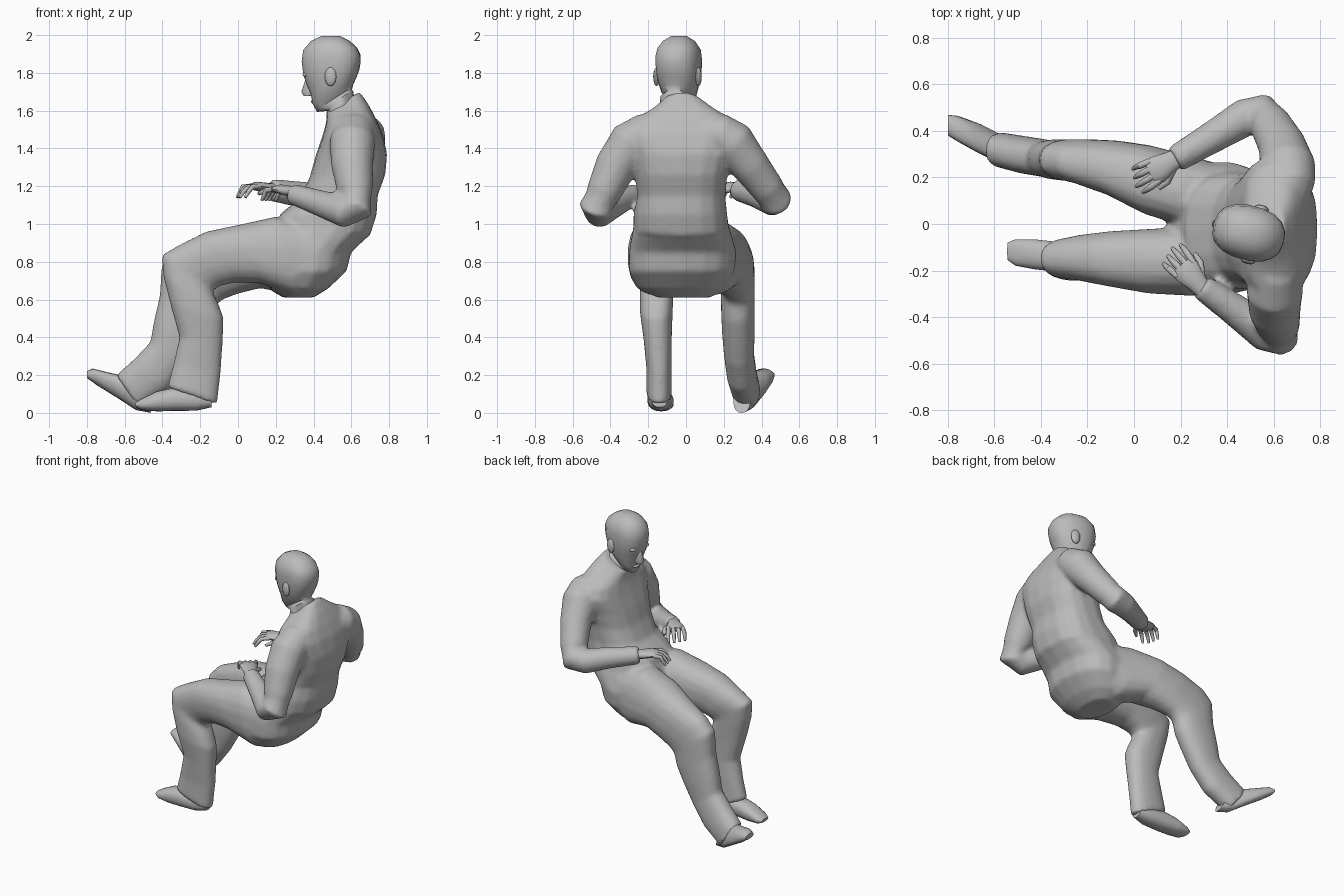
import bpy, bmesh, math
from mathutils import Vector, Matrix

cube = bpy.data.objects.get("Cube")
if cube:
    bpy.data.objects.remove(cube, do_unlink=True)

SIDES = 18
GREY = (0.5, 0.5, 0.5, 1)
grey = bpy.data.materials.new("plain grey")
grey.use_nodes = True
grey.diffuse_color = GREY
grey.node_tree.nodes["Principled BSDF"].inputs["Base Color"].default_value = GREY


def finish(name, bm, turn=None):
    """Turn a bmesh into a smooth grey object."""
    if turn:
        bm.transform(turn)
    bmesh.ops.recalc_face_normals(bm, faces=bm.faces)
    mesh = bpy.data.meshes.new(name)
    bm.to_mesh(mesh)
    bm.free()
    mesh.materials.append(grey)
    obj = bpy.data.objects.new(name, mesh)
    bpy.context.collection.objects.link(obj)
    bpy.ops.object.select_all(action='DESELECT')
    obj.select_set(True)
    bpy.context.view_layer.objects.active = obj
    bpy.ops.object.shade_smooth_by_angle(angle=math.radians(50))
    return obj


def skin(name, loops, turn=None):
    """Bridge consecutive loops of points and cap both ends."""
    bm = bmesh.new()
    rings = [[bm.verts.new(p) for p in loop] for loop in loops]
    count = len(rings[0])
    for a, b in zip(rings, rings[1:]):
        for i in range(count):
            j = (i + 1) % count
            bm.faces.new((a[i], a[j], b[j], b[i]))
    bm.faces.new(rings[0])
    bm.faces.new(rings[-1])
    return finish(name, bm, turn)


def soft(value, power):
    return math.copysign(abs(value) ** power, value)


def profile_loft(name, sections, turn=None, power=0.85):
    """Each section: front x, z, back x, z, then its y limits."""
    loops = []
    for fx, fz, bx, bz, low, high in sections:
        front, back = Vector((fx, 0, fz)), Vector((bx, 0, bz))
        middle = (front + back) / 2 + Vector((0, (low + high) / 2, 0))
        half, wide = (front - back) / 2, Vector((0, (high - low) / 2, 0))
        angles = [math.tau * i / SIDES for i in range(SIDES)]
        loops.append([middle + half * soft(math.cos(a), power) + wide * soft(math.sin(a), power)
                      for a in angles])
    return skin(name, loops, turn)


def tube(name, stations, sides=SIDES):
    """Each station: x, y, z, horizontal radius, other radius."""
    points = [Vector(s[:3]) for s in stations]
    loops, last = [], None
    for k, s in enumerate(stations):
        ahead, behind = points[min(k + 1, len(points) - 1)], points[max(k - 1, 0)]
        along = (ahead - behind).normalized()
        across = along.cross(Vector((0, 0, 1))).normalized()
        if last and across.dot(last) < 0:
            across = -across
        last, up = across, across.cross(along)
        angles = [math.tau * i / sides for i in range(sides)]
        loops.append([points[k] + across * math.cos(a) * s[3] + up * math.sin(a) * s[-1] for a in angles])
    return skin(name, loops)


def ball(name, centre, radii, turn=None):
    bm = bmesh.new()
    bmesh.ops.create_uvsphere(bm, u_segments=12, v_segments=8, radius=1)
    bm.transform(Matrix.Translation(centre) @ Matrix.Diagonal((*radii, 1)))
    return finish(name, bm, turn)


def hand(side, wrist, heading, thumb_sign):
    """Flat palm, four drooping fingers and a thumb."""
    start = Vector(wrist)
    out = Vector(heading).normalized()
    across = Vector((-out.y, out.x, 0)) * thumb_sign
    up = Vector((0, 0, 1))

    def spot(reach, shift, lift):
        return tuple(start + out * reach + across * shift + up * lift)

    tube(side + "_palm", [(*spot(-.04, 0, 0), .038, .03), (*spot(.02, 0, .005), .046, .028),
                          (*spot(.08, 0, .015), .06, .024), (*spot(.115, 0, .012), .052, .015)], 12)
    for i in range(4):
        shift = (i - 1.5) * .03
        reach = .195 - .012 * abs(i - 2)
        tube(f"{side}_finger_{i + 1}",
             [(*spot(.09, shift, .014), .015), (*spot(.14, shift * 1.15, .01), .014),
              (*spot(reach - .02, shift * 1.2, -.015), .012), (*spot(reach, shift * 1.2, -.045), .008)], 8)
    tube(side + "_thumb", [(*spot(.02, .03, 0), .018), (*spot(.07, .068, -.01), .015),
                           (*spot(.115, .075, -.025), .009)], 8)


# Upper clothing, from the waist to the tilted collar
jacket = profile_loft("jacket", [
    (.21, 1.0, .70, .94, -.28, .23), (.22, 1.05, .735, 1.05, -.28, .22),
    (.33, 1.14, .74, 1.15, -.26, .21), (.38, 1.25, .78, 1.26, -.27, .22),
    (.41, 1.36, .79, 1.37, -.29, .25), (.445, 1.46, .765, 1.48, -.33, .29),
    (.465, 1.53, .73, 1.56, -.29, .255), (.47, 1.57, .69, 1.635, -.18, .15),
    (.465, 1.6, .645, 1.7, -.11, .065)], power=0.75)

# Seat of the trousers
seat = profile_loft("trouser_seat", [
    (.24, .61, .40, .61, -.15, .13), (.17, .65, .48, .66, -.25, .2),
    (.15, .75, .575, .75, -.305, .26), (.14, .85, .6, .85, -.305, .27),
    (.18, .95, .685, .93, -.29, .245), (.22, 1.03, .72, 1.05, -.27, .21)])

# Trouser legs, from the hip over the knee to the hem
left_leg = profile_loft("left_trouser_leg", [
    (.48, .98, .45, .68, -.29, -.04), (.2, 1.04, .3, .62, -.31, -.01),
    (.02, 1.0, .12, .685, -.3, -.02), (-.17, .96, -.02, .69, -.27, -.03),
    (-.32, .885, -.1, .67, -.245, -.045), (-.405, .835, -.135, .645, -.235, -.06),
    (-.395, .72, -.1, .57, -.245, -.065), (-.36, .58, -.075, .5, -.245, -.07),
    (-.31, .4, -.08, .38, -.225, -.075), (-.345, .25, -.09, .22, -.21, -.075),
    (-.375, .135, -.11, .045, -.21, -.075)])
right_leg = profile_loft("right_trouser_leg", [
    (.48, .98, .45, .68, 0, .23), (.2, 1.03, .3, .62, -.02, .29),
    (0, .99, .12, .66, .04, .34), (-.17, .93, 0, .63, .12, .36),
    (-.33, .86, -.08, .6, .17, .365), (-.405, .785, -.115, .57, .185, .365),
    (-.415, .62, -.14, .48, .185, .365), (-.445, .49, -.2, .37, .19, .365),
    (-.465, .375, -.27, .25, .2, .36), (-.55, .285, -.37, .12, .215, .375),
    (-.645, .2, -.52, .02, .245, .395)])

# Sleeves, from inside the shoulder round the elbow to the cuff
left_sleeve = tube("left_sleeve", [
    (.62, -.14, 1.49, .08), (.615, -.21, 1.48, .11), (.605, -.29, 1.43, .122), (.605, -.37, 1.31, .112),
    (.62, -.435, 1.17, .094), (.625, -.475, 1.085, .094), (.57, -.465, 1.065, .087),
    (.42, -.36, 1.115, .068), (.285, -.267, 1.16, .055)])
right_sleeve = tube("right_sleeve", [
    (.67, .1, 1.49, .08), (.67, .17, 1.48, .11), (.66, .245, 1.43, .122), (.635, .34, 1.31, .103),
    (.585, .43, 1.19, .09), (.55, .475, 1.125, .088), (.48, .46, 1.125, .082),
    (.34, .375, 1.155, .07), (.175, .277, 1.18, .059)])

# Blend the clothing into one continuous suit
bpy.ops.object.select_all(action='DESELECT')
for part in (seat, left_leg, right_leg, left_sleeve, right_sleeve, jacket):
    part.select_set(True)
bpy.context.view_layer.objects.active = jacket
bpy.ops.object.join()
jacket.name = "suit"
blend = jacket.modifiers.new("blend", 'REMESH')
blend.mode = 'VOXEL'
blend.voxel_size = .014
blend.use_smooth_shade = True
relax = jacket.modifiers.new("relax", 'SMOOTH')
relax.factor = .5
relax.iterations = 6

# Shoes, from heel to toe
profile_loft("left_shoe", [
    (-.14, .1, -.14, .03, -.18, -.1), (-.22, .12, -.22, .012, -.2, -.08),
    (-.34, .135, -.34, .01, -.205, -.075), (-.43, .115, -.43, .008, -.195, -.065),
    (-.51, .075, -.51, .015, -.18, -.065), (-.545, .055, -.54, .03, -.155, -.08)])
profile_loft("right_shoe", [
    (-.52, .14, -.46, 0, .25, .34), (-.6, .195, -.54, .015, .26, .38),
    (-.69, .215, -.64, .08, .305, .43), (-.77, .235, -.745, .145, .355, .465),
    (-.8, .22, -.8, .185, .38, .47)])

hand("left", (.28, -.262, 1.17), (-.66, .75, 0), -1)
hand("right", (.17, .275, 1.185), (-.87, -.5, 0), 1)

# Head, built facing straight ahead and then turned a little to its right
turned = Matrix.Translation((.5, -.04, 0)) @ Matrix.Rotation(-.26, 4, 'Z') @ Matrix.Translation((-.5, 0, 0))
head_sections = [
    (.48, 1.5, .62, 1.58, .08), (.485, 1.6, .61, 1.7, .085), (.415, 1.593, .605, 1.715, .062),
    (.395, 1.635, .61, 1.74, .088), (.385, 1.69, .63, 1.785, .103), (.362, 1.74, .643, 1.82, .112),
    (.345, 1.79, .65, 1.86, .117), (.336, 1.86, .648, 1.9, .118), (.344, 1.92, .63, 1.935, .11),
    (.385, 1.968, .59, 1.97, .082), (.44, 1.995, .54, 1.995, .04)]
profile_loft("head", [(*s[:4], -s[4], s[4]) for s in head_sections], turned)
profile_loft("nose", [(.355, 1.775, .4, 1.775, -.012, .012), (.33, 1.7, .41, 1.7, -.024, .024),
                      (.343, 1.678, .41, 1.68, -.02, .02)], turned)
ball("lips", (.402, 0, 1.648), (.018, .032, .013), turned)
for side, sign in (("left", -1), ("right", 1)):
    ball(side + "_ear", (.52, sign * .115, 1.78), (.032, .016, .05), turned)
    ball(side + "_brow", (.37, sign * .045, 1.79), (.02, .035, .014), turned)
